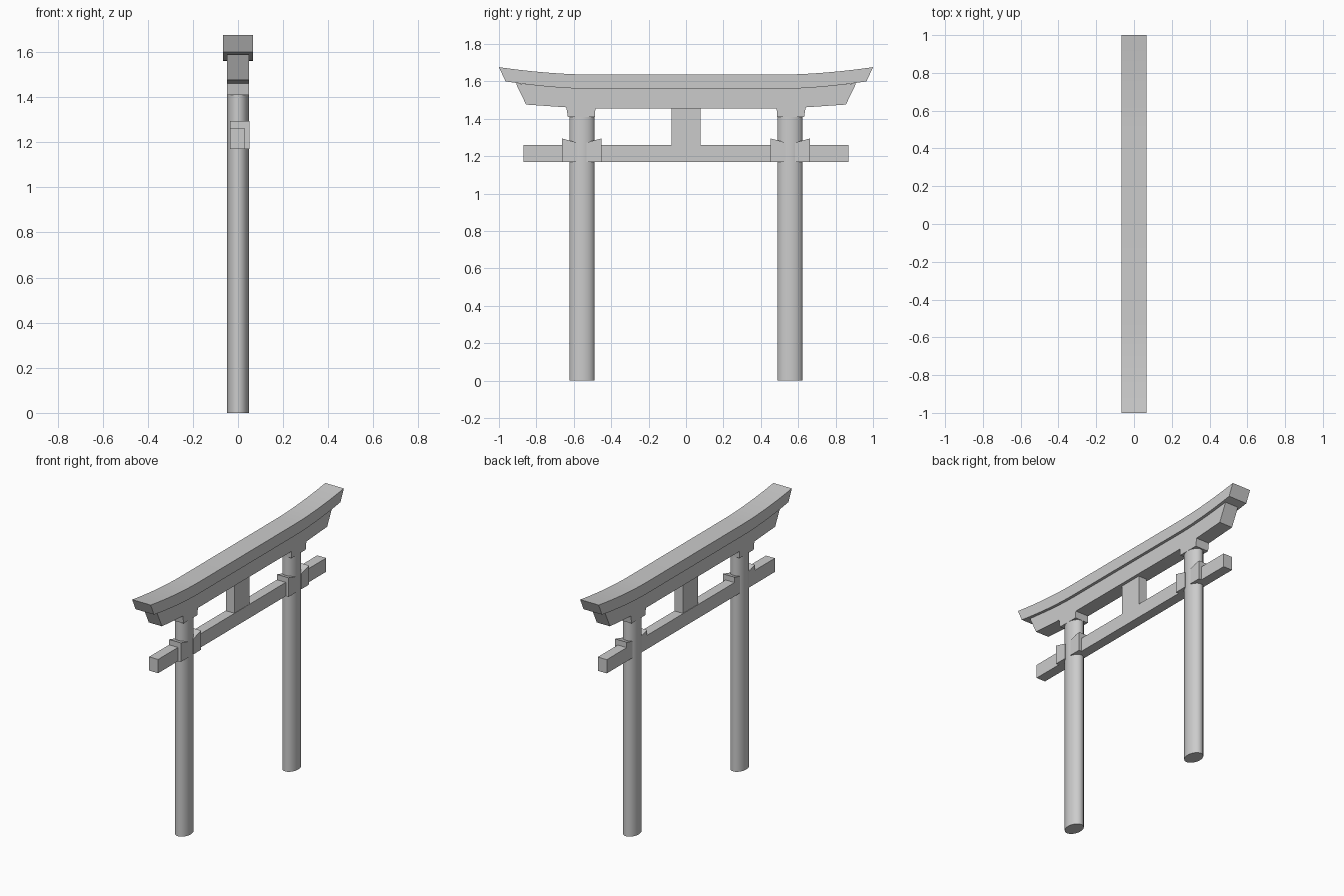
import bpy, bmesh, math

if "Cube" in bpy.data.objects:
    bpy.data.objects.remove(bpy.data.objects["Cube"])


def prism(name, outline, x0, x1):
    """Extrude a (y, z) outline along x."""
    bm = bmesh.new()
    face = bm.faces.new([bm.verts.new((x0, y, z)) for y, z in outline])
    new = bmesh.ops.extrude_face_region(bm, geom=[face])["geom"]
    bmesh.ops.translate(bm, vec=(x1 - x0, 0, 0),
                        verts=[v for v in new if isinstance(v, bmesh.types.BMVert)])
    bmesh.ops.recalc_face_normals(bm, faces=bm.faces)
    mesh = bpy.data.meshes.new(name)
    bm.to_mesh(mesh)
    bm.free()
    ob = bpy.data.objects.new(name, mesh)
    bpy.context.collection.objects.link(ob)
    return ob


def rect(y0, y1, z0, z1):
    return [(y0, z0), (y1, z0), (y1, z1), (y0, z1)]


def sweep(half, z, rise, steps=8, start=0.5):
    """Line that is flat in the middle and curves up toward both ends."""
    side = []
    for i in range(steps + 1):
        t = i / steps
        side.append((start + (half - start) * t, z + rise * t ** 1.8))
    return [(-y, h) for y, h in reversed(side)] + side


def smooth(ob):
    bpy.ops.object.select_all(action='DESELECT')
    ob.select_set(True)
    bpy.context.view_layer.objects.active = ob
    bpy.ops.object.shade_smooth_by_angle(angle=math.radians(30))


# Curved top lintel with ends slanting outward
smooth(prism("top_lintel",
             sweep(0.965, 1.56, 0.04) + sweep(1.0, 1.636, 0.04)[::-1], -0.067, 0.067))

# Second lintel tucked beneath it
smooth(prism("under_lintel",
             [(-0.855, 1.476), (-0.62, 1.46), (-0.48, 1.455),
              (0.48, 1.455), (0.62, 1.46), (0.855, 1.476)]
             + sweep(0.91, 1.565, 0.025)[::-1], -0.048, 0.048))

# Tie beam and centre strut
prism("tie_beam", rect(-0.87, 0.87, 1.17, 1.26), -0.035, 0.03)
prism("centre_strut", rect(-0.078, 0.078, 1.255, 1.46), -0.032, 0.028)

for s, side in ((-1, "left"), (1, "right")):
    # Oval pillar
    bpy.ops.mesh.primitive_cylinder_add(vertices=32, radius=1, depth=1.42,
                                        location=(0, s * 0.556, 0.71))
    pillar = bpy.context.object
    pillar.name = side + "_pillar"
    pillar.scale = (0.048, 0.068, 1)
    bpy.ops.object.transform_apply(location=False, rotation=False, scale=True)
    smooth(pillar)

    # Capital block
    prism(side + "_capital",
          [(s * y, z) for y, z in ((0.487, 1.41), (0.632, 1.41), (0.64, 1.465), (0.484, 1.465))],
          -0.048, 0.048)

    # Pair of wedges gripping the pillar, tops sloping down toward it
    for d, pos in ((-1, "inner"), (1, "outer")):
        prism(f"{side}_{pos}_wedge",
              [(s * (0.558 + d * y), z) for y, z in
               ((0.026, 1.17), (0.106, 1.17), (0.106, 1.295), (0.026, 1.273))],
              -0.035, 0.05)
